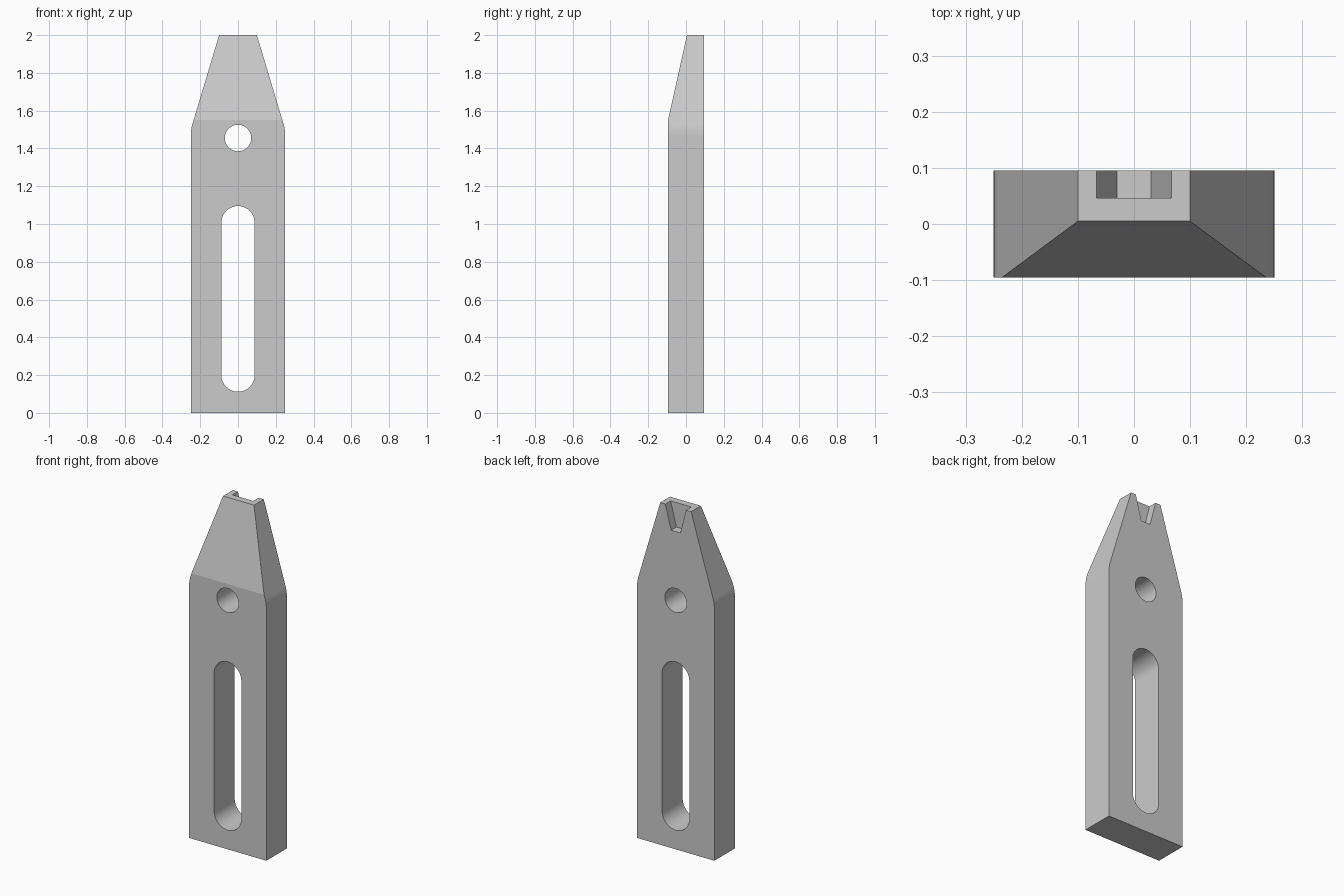
import bpy
import bmesh
from math import sin, cos, pi, radians
from mathutils import Vector

cube = bpy.data.objects.get("Cube")
if cube:
    bpy.data.objects.remove(cube, do_unlink=True)

HALF_DEPTH = 0.095
HALF_WIDTH = 0.25

steel = bpy.data.materials.new("plain grey")
steel.use_nodes = True
steel.diffuse_color = (0.6, 0.6, 0.6, 1)
steel.node_tree.nodes["Principled BSDF"].inputs["Base Color"].default_value = (0.6, 0.6, 0.6, 1)


def prism(name, outline, y0, y1, chamfer=None):
    """Extrude an (x, z) outline along y, optionally slicing off one plane."""
    bm = bmesh.new()
    face = bm.faces.new([bm.verts.new((x, y0, z)) for x, z in outline])
    new = bmesh.ops.extrude_face_region(bm, geom=[face])["geom"]
    verts = [v for v in new if isinstance(v, bmesh.types.BMVert)]
    bmesh.ops.translate(bm, verts=verts, vec=(0, y1 - y0, 0))
    if chamfer:
        geom = bm.verts[:] + bm.edges[:] + bm.faces[:]
        bmesh.ops.bisect_plane(bm, geom=geom, plane_co=chamfer[0],
                               plane_no=chamfer[1], clear_outer=True)
        bmesh.ops.holes_fill(bm, edges=[e for e in bm.edges if e.is_boundary], sides=0)
    bmesh.ops.recalc_face_normals(bm, faces=bm.faces[:])
    mesh = bpy.data.meshes.new(name)
    bm.to_mesh(mesh)
    bm.free()
    mesh.materials.append(steel)
    obj = bpy.data.objects.new(name, mesh)
    bpy.context.collection.objects.link(obj)
    return obj


def slot(radius, low, high, steps=24):
    """Rounded slot outline between two arc centres; a circle if they match."""
    top = [(radius * cos(pi * i / steps), high + radius * sin(pi * i / steps))
           for i in range(steps + 1)]
    bottom = [(-x, low + high - z) for x, z in top]
    return top + bottom if high > low else top[:-1] + bottom[:-1]


# Tapered plate outline, with a slight rounding where the taper starts
shoulder = Vector((HALF_WIDTH, 1.5))
tip = Vector((0.1, 2))
a = shoulder - Vector((0, 0.03))
b = shoulder + (tip - shoulder).normalized() * 0.03
fillet = [a.lerp(shoulder, t).lerp(shoulder.lerp(b, t), t) for t in (0, 0.25, 0.5, 0.75, 1)]
right_side = [(HALF_WIDTH, 0)] + [tuple(p) for p in fillet] + [tuple(tip)]
outline = right_side + [(-x, z) for x, z in reversed(right_side)]

# Plate with sloping front at the tip
plate = prism("clamp_plate", outline, -HALF_DEPTH, HALF_DEPTH,
              chamfer=((0, -HALF_DEPTH, 1.55), Vector((0, -0.45, 0.1)).normalized()))

# Long slot, round hole and tapered notch at the back of the tip
notch_side = Vector((0.067 - 0.03, 2 - 1.857))
over = 1 + 0.05 / notch_side.y
notch_top = (0.03 + notch_side.x * over, 1.857 + notch_side.y * over)
notch = [(-0.03, 1.857), (0.03, 1.857), notch_top, (-notch_top[0], notch_top[1])]
cutters = [
    prism("slot_cutter", slot(0.088, 0.2, 1.007), -0.2, 0.2),
    prism("hole_cutter", slot(0.07, 1.455, 1.455), -0.2, 0.2),
    prism("notch_cutter", notch, 0.046, 0.2),
]

bpy.ops.object.select_all(action="DESELECT")
plate.select_set(True)
bpy.context.view_layer.objects.active = plate
for cutter in cutters:
    cutter.hide_render = True
    cut = plate.modifiers.new(cutter.name, "BOOLEAN")
    cut.operation = "DIFFERENCE"
    cut.solver = "EXACT"
    cut.object = cutter
    bpy.ops.object.modifier_apply(modifier=cut.name)
    bpy.data.objects.remove(cutter, do_unlink=True)

# Smooth curved walls while the broad faces stay flat
bpy.ops.object.shade_smooth_by_angle(angle=radians(10))
weighted = plate.modifiers.new("flat_faces", "WEIGHTED_NORMAL")
weighted.keep_sharp = True
